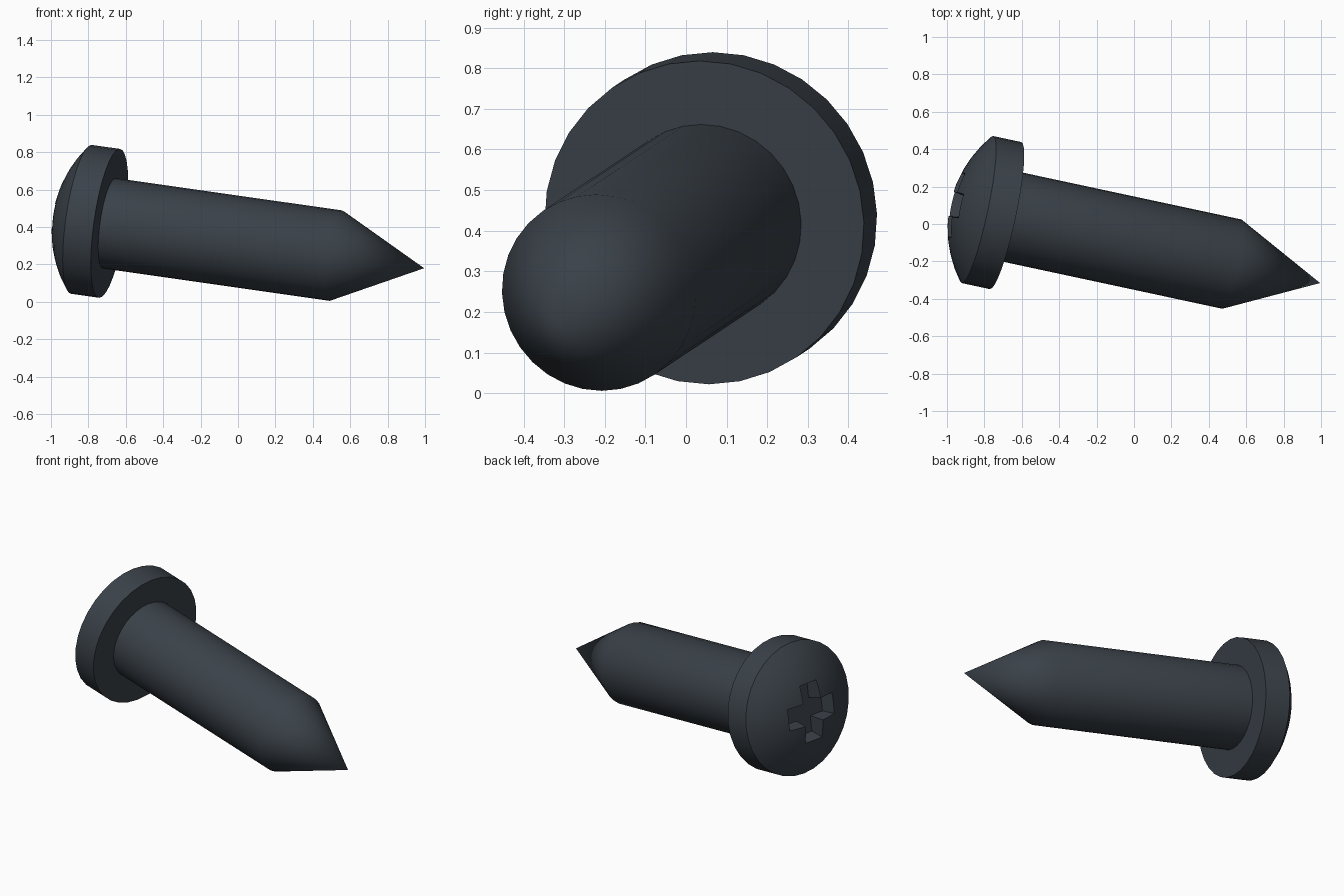
import bpy, bmesh, math
from mathutils import Vector, Matrix

cube = bpy.data.objects.get("Cube")
if cube:
    bpy.data.objects.remove(cube, do_unlink=True)

SIDES = 32
HEAD_R, RIM_H, DOME_H = 0.402, 0.155, 0.144
SHAFT_R, SHAFT_END, TIP = 0.244, -1.25, -1.737

# Frame of the tilted screw: local z runs from the tip to the head
axis = Vector((-0.968, 0.2075, 0.138)).normalized()
side = axis.cross(Vector((0, 0, 1))).normalized()
up = side.cross(axis)
frame = Matrix((up, side, axis)).transposed().to_4x4()
frame.translation = (-0.687, 0.045, 0.42)

steel = bpy.data.materials.new("dark_steel")
steel.use_nodes = True
colour = (0.042, 0.053, 0.066, 1)
steel.diffuse_color = colour
steel.node_tree.nodes["Principled BSDF"].inputs["Base Color"].default_value = colour


def make_object(name, bm):
    bmesh.ops.recalc_face_normals(bm, faces=bm.faces)
    mesh = bpy.data.meshes.new(name)
    bm.to_mesh(mesh)
    bm.free()
    mesh.materials.append(steel)
    obj = bpy.data.objects.new(name, mesh)
    obj.matrix_world = frame
    bpy.context.collection.objects.link(obj)
    return obj


def lathe(name, profile):
    """Turn a (radius, height) profile around the local z axis."""
    bm = bmesh.new()
    verts = [bm.verts.new((r, 0, z)) for r, z in profile]
    edges = [bm.edges.new(pair) for pair in zip(verts, verts[1:])]
    bmesh.ops.spin(bm, geom=verts + edges, cent=(0, 0, 0), axis=(0, 0, 1),
                   angle=math.tau, steps=SIDES)
    bmesh.ops.remove_doubles(bm, verts=bm.verts, dist=0.0005)
    return make_object(name, bm)


def activate(obj):
    bpy.ops.object.select_all(action='DESELECT')
    obj.select_set(True)
    bpy.context.view_layer.objects.active = obj


# Shaft with conical point
shaft = lathe("shaft", [(0, 0.02), (SHAFT_R, 0.02), (SHAFT_R, SHAFT_END), (0, TIP)])

# Domed head
ball_r = (HEAD_R ** 2 + DOME_H ** 2) / (2 * DOME_H)
arc = math.asin(HEAD_R / ball_r)
dome = [(ball_r * math.sin(arc * k / 6),
         RIM_H + DOME_H - ball_r * (1 - math.cos(arc * k / 6))) for k in range(6, -1, -1)]
dome[-1] = (0, RIM_H + DOME_H)
head = lathe("head", [(0, 0), (HEAD_R, 0)] + dome)


# Tapered cross recess cutter
def cross_ring(bm, arm, half, z):
    corner = [(arm, -half), (arm, half), (half, half)]
    return [bm.verts.new(Matrix.Rotation(math.pi / 2 * k, 3, 'Z') @ Vector((x, y, z)))
            for k in range(4) for x, y in corner]


bm = bmesh.new()
top_z = RIM_H + DOME_H
floor = cross_ring(bm, 0.15, 0.055, top_z - 0.1)
mouth = cross_ring(bm, 0.195, 0.073, top_z + 0.03)
bm.faces.new(floor)
bm.faces.new(mouth)
for k in range(12):
    n = (k + 1) % 12
    bm.faces.new((floor[k], floor[n], mouth[n], mouth[k]))
cutter = make_object("recess_cutter", bm)
cutter.hide_render = True

cut = head.modifiers.new("recess", 'BOOLEAN')
cut.operation = 'DIFFERENCE'
cut.solver = 'EXACT'
cut.object = cutter
activate(head)
bpy.ops.object.modifier_apply(modifier=cut.name)
bpy.data.objects.remove(cutter, do_unlink=True)

# Smooth surfaces with crisp rims
for obj in (shaft, head):
    activate(obj)
    bpy.ops.object.shade_smooth_by_angle(angle=math.radians(30))
